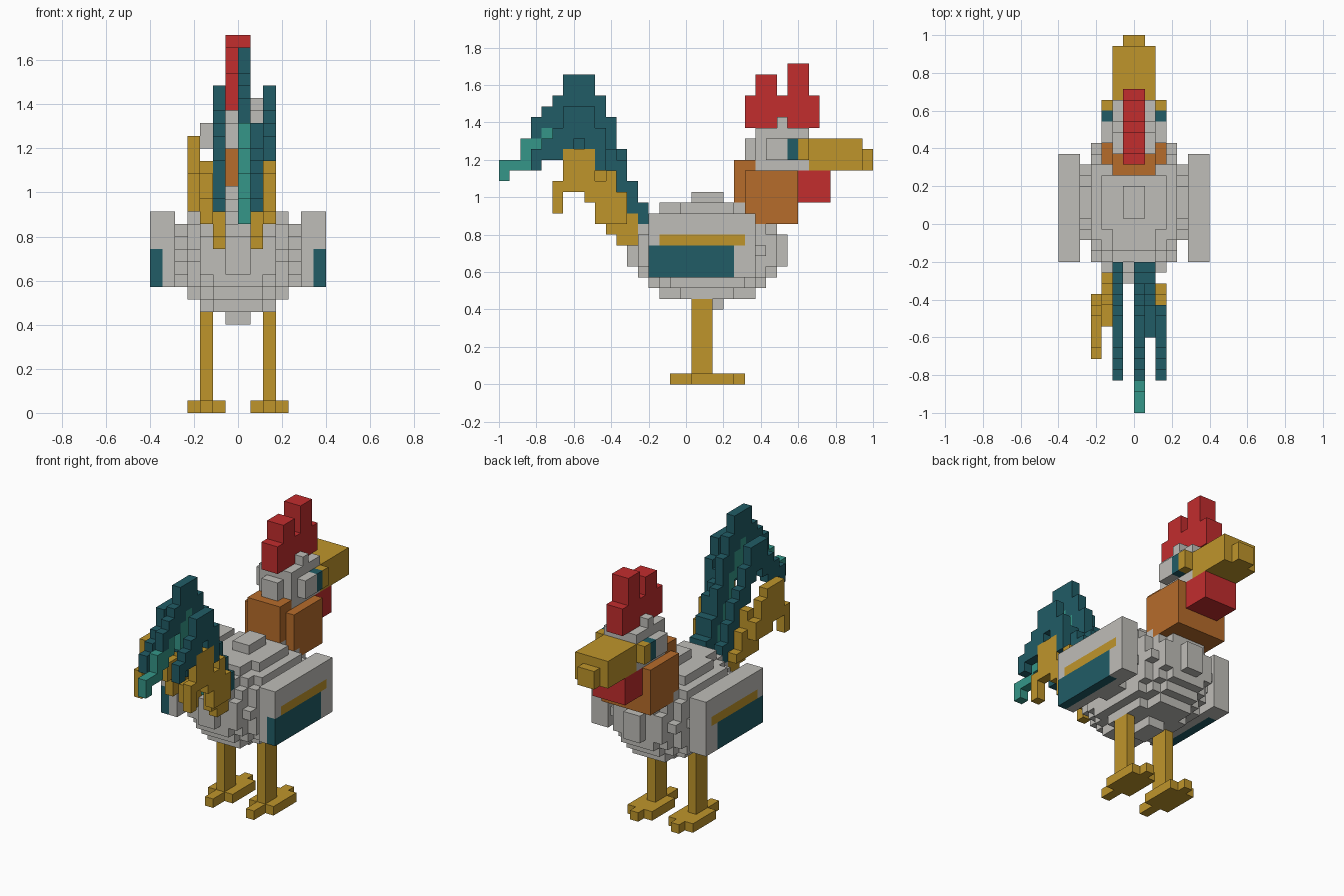
import bpy
from mathutils import Vector

if "Cube" in bpy.data.objects:
    bpy.data.objects.remove(bpy.data.objects["Cube"], do_unlink=True)

UNIT = 2 / 35          # edge of one block
LENGTH = 35            # blocks from tail tip to beak tip


def material(name, colour):
    mat = bpy.data.materials.new(name)
    mat.use_nodes = True
    mat.diffuse_color = (*colour, 1)
    mat.node_tree.nodes["Principled BSDF"].inputs["Base Color"].default_value = (*colour, 1)
    return mat


GRAY = material("pale gray", (.52, .51, .48))
RED = material("red", (.54, .026, .027))
ORANGE = material("orange", (.47, .15, .024))
YELLOW = material("yellow", (.52, .30, .024))
TEAL = material("dark teal", (.015, .107, .133))
MINT = material("light teal", (.035, .305, .246))


def block(cells, mat, xs, ys, zs):
    """Fill a box of cells; later boxes repaint earlier ones."""
    for x in range(*xs):
        for y in range(*ys):
            for z in range(*zs):
                cells[x, y, z] = mat


def mirror(cells):
    return {(-1 - x, y, z): mat for (x, y, z), mat in cells.items()}


def build(name, cells):
    """Turn the filled cells into one closed mesh of exposed faces."""
    verts, faces, slots = {}, [], []
    mats = list(dict.fromkeys(cells.values()))
    for cell, mat in cells.items():
        for axis in range(3):
            for side in (0, 1):
                near = list(cell)
                near[axis] += 2 * side - 1
                if tuple(near) in cells:
                    continue
                face = []
                for u, v in ((0, 0), (1, 0), (1, 1), (0, 1)):
                    corner = list(cell)
                    corner[axis] += side
                    corner[(axis + 1) % 3] += u
                    corner[(axis + 2) % 3] += v
                    face.append(verts.setdefault(tuple(corner), len(verts)))
                faces.append(face if side else face[::-1])
                slots.append(mats.index(mat))
    mesh = bpy.data.meshes.new(name)
    origin = Vector((0, LENGTH / 2, 0))
    mesh.from_pydata([(Vector(v) - origin) * UNIT for v in verts], [], faces)
    for mat in mats:
        mesh.materials.append(mat)
    for poly, slot in zip(mesh.polygons, slots):
        poly.material_index = slot
    obj = bpy.data.objects.new(name, mesh)
    bpy.context.collection.objects.link(obj)


def build_pair(name, cells):
    build("left_" + name, cells)
    build("right_" + name, mirror(cells))


# Body: a blocky ellipsoid
body = {}
for x in range(-5, 5):
    for y in range(12, 27):
        for z in range(7, 18):
            if ((x + .5) / 5) ** 2 + ((y - 19) / 7.2) ** 2 + ((z - 12) / 5.2) ** 2 <= 1.001:
                body[x, y, z] = GRAY
build("body", body)

# Wings with a teal patch and a yellow bar on the outer layer
wing = {}
block(wing, GRAY, (5, 7), (14, 24), (10, 16))
block(wing, TEAL, (6, 7), (14, 22), (10, 13))
block(wing, YELLOW, (6, 7), (15, 23), (13, 14))
build_pair("wing", wing)

# Legs and feet
leg = {}
block(leg, YELLOW, (2, 3), (18, 20), (1, 9))
block(leg, YELLOW, (1, 4), (18, 22), (0, 1))
block(leg, YELLOW, (2, 3), (16, 23), (0, 1))
build_pair("leg", leg)

# Neck
neck = {}
block(neck, ORANGE, (-3, 3), (23, 28), (16, 20))
block(neck, ORANGE, (-2, 2), (22, 24), (17, 21))
block(neck, ORANGE, (-3, 3), (24, 28), (15, 16))
build("neck", neck)

# Head with brow bumps
head = {}
block(head, GRAY, (-2, 2), (24, 29), (20, 24))
block(head, GRAY, (-1, 1), (23, 24), (21, 23))
block(head, GRAY, (-2, 2), (26, 27), (24, 25))
build("head", head)

# Cheek, eye and beak corner
cheek = {}
block(cheek, GRAY, (2, 3), (25, 27), (21, 23))
block(cheek, TEAL, (2, 3), (27, 28), (21, 23))
block(cheek, YELLOW, (2, 3), (28, 29), (21, 23))
build_pair("cheek", cheek)

# Beak, wattle and comb
beak = {}
block(beak, YELLOW, (-2, 2), (29, 34), (20, 23))
block(beak, YELLOW, (-1, 1), (34, 35), (20, 22))
build("beak", beak)

wattle = {}
block(wattle, RED, (-2, 2), (28, 31), (17, 20))
build("wattle", wattle)

comb = {}
block(comb, RED, (-1, 1), (23, 30), (24, 27))
block(comb, RED, (-1, 1), (24, 26), (27, 29))
block(comb, RED, (-1, 1), (27, 29), (27, 30))
build("comb", comb)


# Tail feathers: one-block-thick plates given as (y, bottom, top) columns
def feather(cells, mat, x, columns, drop=0):
    for y, low, high in columns:
        block(cells, mat, (x, x + 1), (y, y + 1), (low - drop, high - drop))


ARCH = [(3, 23, 25), (4, 24, 26), (5, 24, 27), (6, 25, 29), (7, 26, 29),
        (8, 25, 29), (9, 23, 27), (10, 20, 25)]
STEM = [(10, 19, 22), (11, 17, 21), (12, 16, 19), (13, 15, 17)]
LINING = [(0, 19, 21), (1, 20, 21), (2, 20, 23), (3, 21, 23), (4, 22, 25),
          (6, 22, 25), (7, 23, 26), (8, 22, 25), (9, 20, 23), (10, 17, 20),
          (11, 15, 18)]

middle = {}
feather(middle, MINT, 0, LINING)
feather(middle, TEAL, 0, ARCH + [(11, 18, 22), (12, 15, 19), (13, 14, 17)])
build("middle_tail_feather", middle)

right_tail = {}
feather(right_tail, TEAL, -2, ARCH, drop=3)
feather(right_tail, TEAL, -2, STEM)
build("right_tail_feather", right_tail)

left_tail = {}
feather(left_tail, TEAL, 2, ARCH[:-1], drop=3)
feather(left_tail, TEAL, 1, [(7, 21, 23), (8, 21, 23), (9, 20, 23)] + STEM)
build("left_tail_feather", left_tail)

# Drooping yellow feathers, the right one fanning out further
DROOP = [(5, 16, 19), (6, 18, 22), (7, 18, 22), (8, 17, 22), (9, 17, 21), (10, 17, 19)]
SHAFT = [(9, 15, 19), (10, 15, 20), (11, 15, 18)]
ROOT = [(10, 14, 16), (11, 13, 16), (12, 13, 16), (13, 13, 15)]

left_droop = {}
feather(left_droop, YELLOW, 2, DROOP[:-2] + SHAFT)
feather(left_droop, YELLOW, 1, ROOT)
build("left_drooping_feather", left_droop)

right_droop = {}
feather(right_droop, YELLOW, -4, DROOP)
feather(right_droop, YELLOW, -3, [(8, 17, 19)] + SHAFT + [(12, 15, 16)])
feather(right_droop, YELLOW, -2, ROOT)
build("right_drooping_feather", right_droop)
